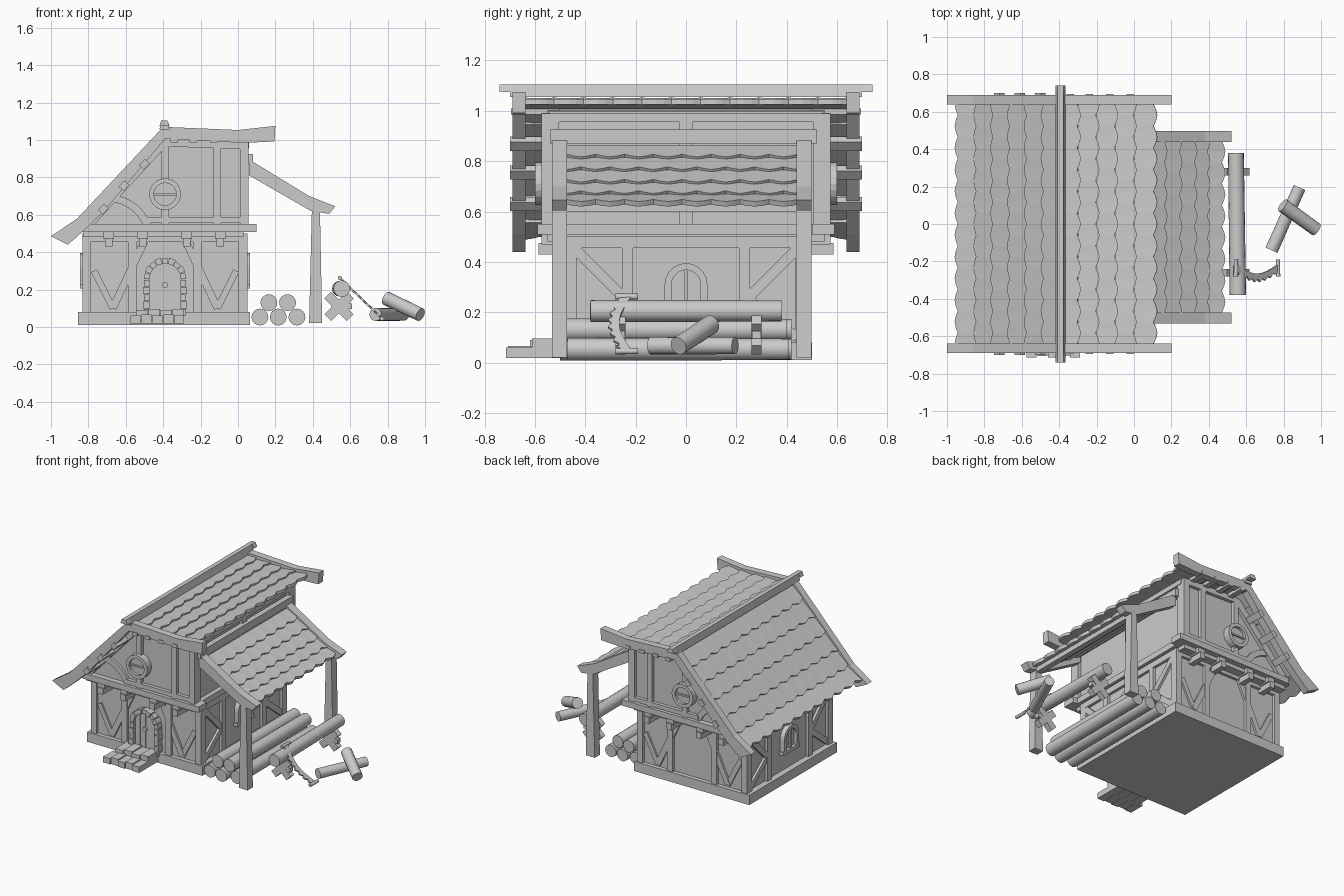
import bpy, bmesh, math
from math import sin, cos, pi
from mathutils import Vector

cube = bpy.data.objects.get("Cube")
if cube:
    bpy.data.objects.remove(cube)

grey = bpy.data.materials.new("plain grey")
grey.use_nodes = True
grey.diffuse_color = (0.6, 0.6, 0.6, 1)
grey.node_tree.nodes["Principled BSDF"].inputs["Base Color"].default_value = (0.6, 0.6, 0.6, 1)


def finish(name, bm):
    bmesh.ops.recalc_face_normals(bm, faces=bm.faces)
    mesh = bpy.data.meshes.new(name)
    bm.to_mesh(mesh)
    bm.free()
    mesh.materials.append(grey)
    obj = bpy.data.objects.new(name, mesh)
    bpy.context.collection.objects.link(obj)
    return obj


def prism(name, pts, lo, hi, axis="y"):
    """Extrude a profile (horizontal, z) along y or x."""
    bm = bmesh.new()
    put = (lambda a, z, d: (a, d, z)) if axis == "y" else (lambda a, z, d: (d, a, z))
    rings = [[bm.verts.new(put(a, z, d)) for a, z in pts] for d in (lo, hi)]
    n = len(pts)
    for ring in rings:
        bm.faces.new(ring)
    for i in range(n):
        j = (i + 1) % n
        bm.faces.new((rings[0][i], rings[0][j], rings[1][j], rings[1][i]))
    return finish(name, bm)


def box(name, x0, x1, y0, y1, z0, z1):
    return prism(name, [(x0, z0), (x1, z0), (x1, z1), (x0, z1)], y0, y1)


def bar(name, p, q, w, lo, hi, axis="y"):
    """Flat timber of width w between two points of a wall."""
    p, q = Vector(p), Vector(q)
    d = (q - p).normalized() * w / 2
    n = Vector((-d.y, d.x))
    return prism(name, [p + n, q + n, q - n, p - n], lo, hi, axis)


def arc(cx, cz, r, a0, a1, n=10):
    return [(cx + r * cos(a0 + (a1 - a0) * i / n), cz + r * sin(a0 + (a1 - a0) * i / n))
            for i in range(n + 1)]


def log(name, p, q, r, sides=16):
    p, q = Vector(p), Vector(q)
    bm = bmesh.new()
    bmesh.ops.create_cone(bm, cap_ends=True, segments=sides, radius1=r, radius2=r * 0.96,
                          depth=(q - p).length)
    obj = finish(name, bm)
    for f in obj.data.polygons:
        f.use_smooth = len(f.vertices) == 4
    obj.location = (p + q) / 2
    obj.rotation_euler = (q - p).to_track_quat("Z", "Y").to_euler()
    return obj


def shingles(name, path, y0, y1, period=0.116, thick=0.022):
    """Overlapping courses with a scalloped lower edge, from ridge to eave."""
    n = round((y1 - y0) / period) * 4
    scallop = (0, 0.013, 0.02, 0.013)
    for row in range(len(path) - 1):
        a, b = Vector(path[row]), Vector(path[row + 1])
        d = (b - a).normalized()
        up = Vector((-d.y, d.x))
        up = up if up.y > 0 else -up
        shift = 2 * (row % 2)
        bm = bmesh.new()
        cols = []
        for i in range(n + 1):
            y = y0 + (y1 - y0) * i / n
            low = b + d * (scallop[(i + shift) % 4] - 0.005)
            prof = (a - up * thick, a, low + up * 0.012, low + up * (0.012 - thick))
            cols.append([bm.verts.new((v.x, y, v.y)) for v in prof])
        for l, r in zip(cols, cols[1:]):
            for k in range(4):
                m = (k + 1) % 4
                bm.faces.new((l[k], l[m], r[m], r[k]))
        bm.faces.new(cols[0])
        bm.faces.new(cols[-1])
        finish(f"{name}_{row}", bm)


MID = -0.39  # centre line of the gables

# Walls and sill
box("sill", -0.855, 0.065, -0.5, 0.5, 0.01, 0.08)
box("lower_walls", -0.81, 0.03, -0.47, 0.47, 0.07, 0.5)
prism("upper_walls", [(-0.83, 0.48), (0.03, 0.48), (0.03, 1.0), (MID, 1.02), (-0.82, 0.53)], -0.55, 0.55)

# Timber framing on both gable ends
for s, side in ((-1, "front"), (1, "back")):
    lo, hi = 0.46 * s, 0.49 * s
    for x in (-0.81, -0.565, -0.215, 0.025):
        box(side + "_post", x - 0.022, x + 0.022, lo, hi, 0.08, 0.5)
    for m in (-1, 1):
        bar(side + "_brace", (MID + m * 0.28, 0.1), (MID + m * 0.1, 0.48), 0.04, lo, hi * 0.99)
        bar(side + "_corner_brace", (MID + m * 0.38, 0.3), (MID + m * 0.28, 0.1), 0.035, lo, hi * 0.985)
    box(side + "_lower_plate", -0.83, 0.05, lo, hi, 0.455, 0.5)
    for x in (-0.69, -0.51, -0.275, -0.095):
        box(side + "_joist", x - 0.02, x + 0.02, 0.4 * s, 0.585 * s, 0.43, 0.475)
        box(side + "_joist_pad", x - 0.028, x + 0.028, 0.46 * s, 0.575 * s, 0.47, 0.508)
    lo, hi = 0.54 * s, 0.575 * s
    box(side + "_jetty_beam", -0.83, 0.1, 0.5 * s, 0.59 * s, 0.508, 0.55)
    box(side + "_rail", -0.5, 0.05, lo, hi, 0.555, 0.585)
    box(side + "_king_post", MID - 0.02, MID + 0.02, lo, hi, 0.55, 1.0)
    box(side + "_stud", -0.13, -0.09, lo, hi, 0.55, 1.0)
    box(side + "_upper_corner", 0.01, 0.055, lo, hi, 0.55, 0.99)
    bar(side + "_gable_rafter", (-0.8, 0.55), (-0.4, 0.985), 0.05, lo, hi)
    bar(side + "_gable_head", (MID, 0.985), (0.05, 0.97), 0.04, lo, hi)
    prism(side + "_curved_brace", arc(-0.7, 0.46, 0.25, 0.35, pi / 2)
          + arc(-0.7, 0.46, 0.21, pi / 2, 0.35), lo, hi * 0.99)
    # Round window
    for k in range(2):
        a = k * pi
        prism(side + "_window_ring", arc(MID, 0.71, 0.085, a, a + pi)
              + arc(MID, 0.71, 0.06, a + pi, a), lo, 0.6 * s)
    prism(side + "_window_pane", arc(MID, 0.71, 0.065, 0, 2 * pi, 20)[:-1], lo, 0.58 * s)
    bar(side + "_window_bar", (MID - 0.06, 0.71), (MID + 0.06, 0.71), 0.012, lo, 0.59 * s)

# Timber framing and arched windows on both long sides
for lo, hi, side in ((-0.8, -0.83, "right"), (0.02, 0.05, "left")):
    out = 0.014 if hi > 0 else -0.014
    for m in (-1, 1):
        box(side + "_corner", lo, hi, m * 0.435, m * 0.485, 0.08, 0.5)
        box(side + "_stud", lo, hi, m * 0.21, m * 0.255, 0.08, 0.47)
        bar(side + "_brace", (m * 0.44, 0.45), (m * 0.25, 0.26), 0.04, lo, hi - out / 5, "x")
        bar(side + "_low_brace", (m * 0.44, 0.1), (m * 0.25, 0.25), 0.04, lo, hi - out / 4, "x")
    box(side + "_plate", lo, hi, -0.485, 0.485, 0.455, 0.5)
    box(side + "_floor_beam", lo, hi + out, -0.57, 0.57, 0.508, 0.55)
    prism(side + "_window_frame", [(0.085, 0.22)] + arc(0, 0.31, 0.085, 0, pi) + [(-0.085, 0.22), (-0.058, 0.22)]
          + arc(0, 0.31, 0.058, pi, 0) + [(0.058, 0.22)], lo, hi + out, "x")
    prism(side + "_window_pane", [(0.06, 0.225)] + arc(0, 0.31, 0.06, 0, pi) + [(-0.06, 0.225)], lo, hi - out / 2, "x")
    bar(side + "_window_bar", (0, 0.22), (0, 0.37), 0.014, lo, hi + out / 2, "x")
    box(side + "_window_sill", lo, hi + out, -0.095, 0.095, 0.205, 0.23)
for y in (-0.53, 0, 0.53):
    box("left_upper_stud", 0.02, 0.055, y - 0.025, y + 0.025, 0.55, 0.99)
box("left_upper_rail", 0.02, 0.06, -0.55, 0.55, 0.955, 0.99)

# Door with a stone surround
DZ = 0.255
prism("door", [(MID + 0.09, 0.06)] + arc(MID, DZ, 0.09, 0, pi) + [(MID - 0.09, 0.06)], -0.47, -0.495)
for i in range(1, 4):
    x = MID - 0.09 + i * 0.045
    box("door_plank_strip", x - 0.003, x + 0.003, -0.47, -0.499, 0.08, 0.325)
for i in range(9):
    a = pi * i / 9
    prism("arch_stone", arc(MID, DZ, 0.112 + 0.004 * (i % 2), a + 0.02, a + pi / 9 - 0.02, 2)
          + arc(MID, DZ, 0.083, a + pi / 9 - 0.02, a + 0.02, 2), -0.46, -0.515 - 0.006 * (i % 2))
for m in (-1, 1):
    for i in range(5):
        z = 0.06 + i * 0.039
        w = 0.112 + 0.006 * (i % 2)
        box("jamb_stone", MID + m * 0.083, MID + m * w, -0.46, -0.515 - 0.006 * (i % 2), z, z + 0.036)
prism("door_ring", arc(MID, 0.225, 0.016, 0, 2 * pi, 12)[:-1], -0.48, -0.51)

# Steps
for i in range(5):
    x = -0.575 + i * 0.058
    box("lower_step_stone", x, x + 0.055, -0.715 + 0.008 * (i % 2), -0.6, 0.018, 0.06 + 0.006 * (i % 2))
for i in range(4):
    x = -0.545 + i * 0.065
    box("upper_step_stone", x, x + 0.062, -0.62 + 0.008 * (i % 2), -0.49, 0.018, 0.09 + 0.006 * (i % 2))

# Main roof
left_path = [(-0.39, 1.05), (-0.48, 0.96), (-0.57, 0.865), (-0.66, 0.77), (-0.75, 0.67), (-0.84, 0.575), (-0.94, 0.505)]
right_path = [(-0.4, 1.05), (-0.3, 1.04), (-0.2, 1.035), (-0.1, 1.03), (0.0, 1.03), (0.11, 1.035)]
shingles("left_slope_shingles", left_path, -0.64, 0.64)
shingles("right_slope_shingles", right_path, -0.64, 0.64)
verge = [(-1.0, 0.485), (-0.86, 0.58), (-0.4, 1.07), (0.0, 1.053), (0.2, 1.075), (0.195, 0.992),
         (0.05, 0.985), (MID, 1.005), (-0.72, 0.615), (-0.83, 0.51), (-0.91, 0.44)]
for s in (-1, 1):
    prism("verge_board", verge, s * 0.638, s * 0.69)
    for x, z in ((-0.5, 0.87), (-0.61, 0.755), (-0.72, 0.63)):
        bar("purlin_end", (x - 0.015, z - 0.017), (x + 0.015, z + 0.017), 0.035, s * 0.5, s * 0.7)
    for x in (-0.34, -0.24, -0.13, -0.02):
        box("top_purlin_end", x - 0.02, x + 0.02, s * 0.5, s * 0.695, 0.985, 1.01)
ridge = [(-0.42, 1.055), (-0.365, 1.055), (-0.378, 1.105), (-0.41, 1.105)]
prism("ridge_beam", ridge, -0.7, 0.7)
for s in (-1, 1):
    tip = [(x, max(z, 1.075)) for x, z in ridge]
    prism("ridge_tip", tip, s * 0.7, s * 0.74)

# Lean-to
shingles("lean_to_shingles", [(0.08, 0.865), (0.16, 0.815), (0.24, 0.765), (0.32, 0.715), (0.39, 0.67), (0.47, 0.635)],
         -0.475, 0.445)
for y in (-0.503, 0.468):
    prism("lean_to_verge", [(0.06, 0.895), (0.38, 0.7), (0.52, 0.645), (0.488, 0.605), (0.39, 0.62), (0.06, 0.81)],
          y - 0.03, y + 0.03)
    prism("lean_to_post", [(0.38, 0.02), (0.45, 0.02), (0.438, 0.63), (0.395, 0.63)], y - 0.03, y + 0.03)
box("lean_to_wall_plate", 0.04, 0.08, -0.54, 0.52, 0.87, 0.925)
box("lean_to_eave_beam", 0.395, 0.435, -0.5, 0.46, 0.6, 0.64)

# Stacked logs, sawhorses and loose logs
for x, z, y0, y1 in ((0.117, 0.053, -0.49, 0.41), (0.215, 0.053, -0.5, 0.42), (0.315, 0.053, -0.47, 0.41),
                     (0.165, 0.13, -0.47, 0.42), (0.265, 0.13, -0.48, 0.4)):
    log("stacked_log", (x, y0, z), (x, y1, z), 0.045)
log("sawing_log", (0.555, -0.38, 0.205), (0.545, 0.38, 0.205), 0.044)
for y in (-0.26, 0.28):
    for m in (-1, 1):
        bar("sawhorse_leg", (0.54 - m * 0.06, 0.05), (0.54 + m * 0.06, 0.17), 0.05, y - 0.02, y + 0.02)
    bar("sawhorse_peg", (0.5, 0.11), (0.61, 0.11), 0.03, y - 0.018, y + 0.018)
log("loose_log", (0.735, -0.14, 0.067), (0.885, 0.195, 0.067), 0.035)
log("leaning_log", (0.795, 0.1, 0.152), (0.975, -0.03, 0.066), 0.038)

# Bow saw leaning on the log: toothed crescent blade with two handles
bm = bmesh.new()
top, foot = Vector((0.545, 0, 0.262)), Vector((0.77, 0, 0.045))
thick = Vector((0.004, 0, 0.004))
cols = []
for i in range(17):
    t = i / 16
    base, sag = top.lerp(foot, t), 0.05 * sin(pi * t)
    ys = (-0.215 - sag, -0.245 - sag - 0.016 * (i % 2))
    cols.append([bm.verts.new(base + Vector((0, y, 0)) + k * thick) for y, k in
                 ((ys[0], 1), (ys[1], 1), (ys[1], -1), (ys[0], -1))])
for l, r in zip(cols, cols[1:]):
    for k in range(4):
        bm.faces.new((l[k], l[(k + 1) % 4], r[(k + 1) % 4], r[k]))
bm.faces.new(cols[0])
bm.faces.new(cols[-1])
finish("saw_blade", bm)
for p in (top, foot):
    log("saw_handle", p + Vector((0, -0.28, 0)), p + Vector((0, -0.19, 0)), 0.012, 8)
